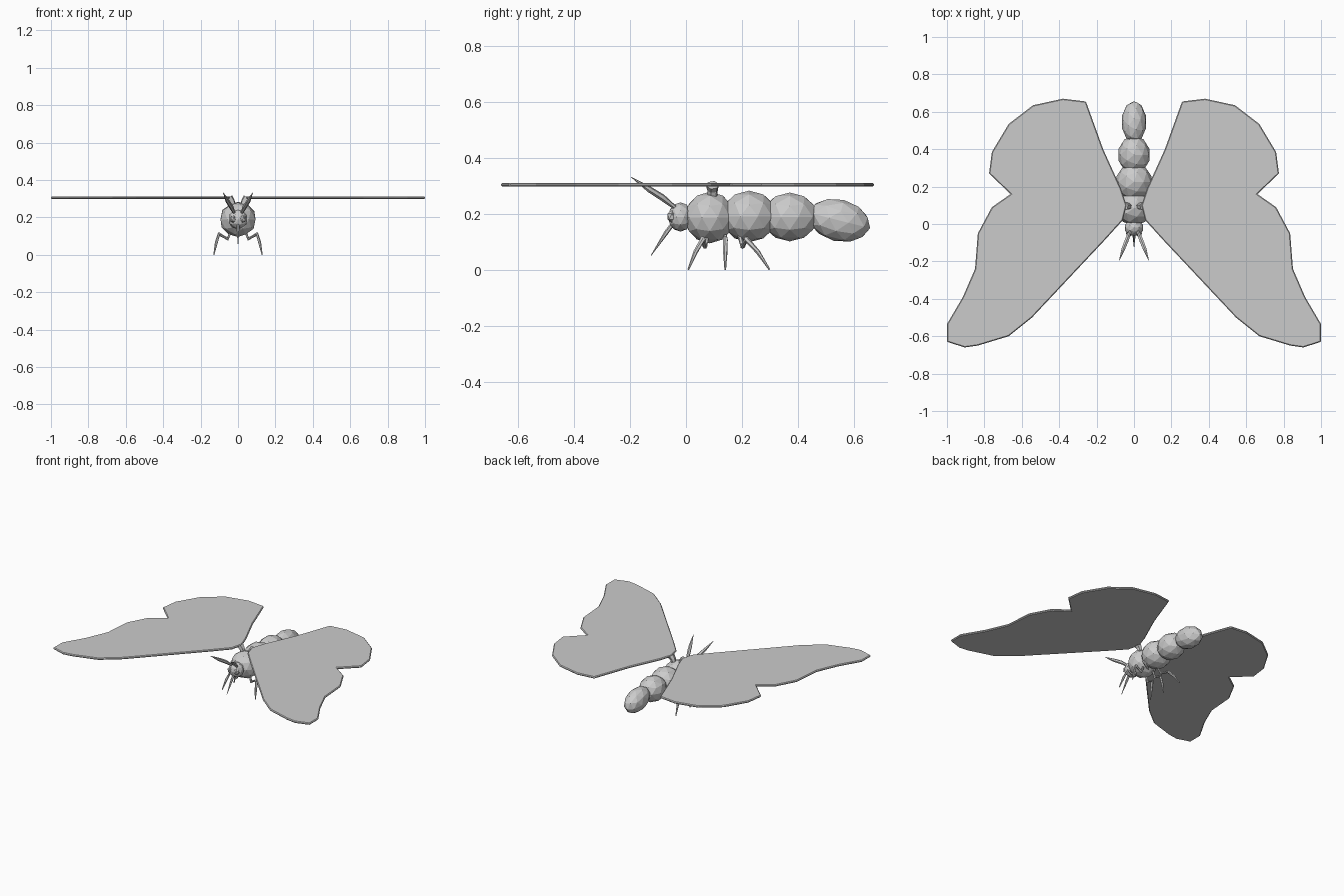
import bpy, bmesh, math
from mathutils import Vector

cube = bpy.data.objects.get("Cube")
if cube:
    bpy.data.objects.remove(cube)

# Single plain grey
grey = bpy.data.materials.new("plain grey")
grey.use_nodes = True
tone = (0.6, 0.6, 0.6, 1)
grey.diffuse_color = tone
grey.node_tree.nodes["Principled BSDF"].inputs["Base Color"].default_value = tone


def finish(name, bm):
    bmesh.ops.recalc_face_normals(bm, faces=bm.faces)
    mesh = bpy.data.meshes.new(name)
    bm.to_mesh(mesh)
    bm.free()
    mesh.materials.append(grey)
    obj = bpy.data.objects.new(name, mesh)
    bpy.context.collection.objects.link(obj)
    return obj


def mirror(obj):
    obj.modifiers.new("mirror", "MIRROR").use_axis[0] = True


def blob(name, centre, radii, tilt=0, detail=2):
    bm = bmesh.new()
    bmesh.ops.create_icosphere(bm, subdivisions=detail, radius=1)
    obj = finish(name, bm)
    obj.location, obj.scale = centre, radii
    obj.rotation_euler.x = math.radians(tilt)
    return obj


def limb(name, points, radii, sides=6):
    """Tapered faceted tube through the points."""
    bm = bmesh.new()
    pts = [Vector(p) for p in points]
    rings = []
    for i, p in enumerate(pts):
        along = (pts[min(i + 1, len(pts) - 1)] - pts[max(i - 1, 0)]).normalized()
        u = along.cross(Vector((1, 0.2, 0.1))).normalized()
        v = along.cross(u)
        angles = [math.tau * k / sides for k in range(sides)]
        rings.append([bm.verts.new(p + radii[i] * (u * math.cos(a) + v * math.sin(a)))
                      for a in angles])
    for a, b in zip(rings, rings[1:]):
        for k in range(sides):
            n = (k + 1) % sides
            bm.faces.new((a[k], a[n], b[n], b[k]))
    bm.faces.new(rings[0])
    bm.faces.new(rings[-1])
    return finish(name, bm)


# Body segments
blob("thorax", (0, 0.085, 0.188), (0.098, 0.092, 0.092))
blob("abdomen_front", (0, 0.225, 0.192), (0.098, 0.102, 0.092))
blob("abdomen_middle", (0, 0.37, 0.19), (0.087, 0.102, 0.087))
blob("abdomen_tip", (0, 0.545, 0.178), (0.067, 0.115, 0.075), -14)

# Head, eyes and mouth
blob("head", (0, -0.02, 0.19), (0.052, 0.045, 0.052))
mirror_parts = []
for side, x in (("left", 0.026), ("right", -0.026)):
    blob(side + "_eye", (x, -0.05, 0.192), (0.019, 0.019, 0.023), 0, 1)
limb("proboscis", [(0, -0.04, 0.175), (0, -0.07, 0.135), (0, -0.125, 0.052)],
     [0.007, 0.008, 0.001])

# Antennae
mirror(limb("antennae", [(0.018, -0.035, 0.22), (0.038, -0.085, 0.26),
                         (0.056, -0.13, 0.288), (0.079, -0.195, 0.332)],
            [0.007, 0.012, 0.011, 0.001]))

# Three pairs of legs: hip y, knee y, foot y
for name, hip, knee, foot in (("front_legs", 0.075, 0.06, 0.008),
                              ("middle_legs", 0.14, 0.14, 0.14),
                              ("hind_legs", 0.19, 0.215, 0.298)):
    mirror(limb(name, [(0.04, hip, 0.125), (0.055, (hip + knee) / 2, 0.085),
                       (0.102, knee, 0.112), (0.116, (knee + foot) / 2, 0.065),
                       (0.129, foot, 0.002)],
                [0.007, 0.009, 0.01, 0.008, 0.003]))

# Wing hinges rising from the thorax
mirror(limb("wing_hinges", [(0.025, 0.095, 0.255), (0.035, 0.095, 0.285),
                            (0.05, 0.095, 0.304)], [0.017, 0.019, 0.024]))

# Wings: one notched outline, extruded and bevelled
outline = [(0.04, 0.1), (0.06, 0.02), (0.155, -0.085), (0.545, -0.5), (0.67, -0.6),
           (0.835, -0.65), (0.905, -0.66), (1, -0.63), (1, -0.535), (0.915, -0.39),
           (0.85, -0.24), (0.835, -0.05), (0.76, 0.09), (0.66, 0.16), (0.775, 0.27),
           (0.76, 0.385), (0.67, 0.535), (0.54, 0.635), (0.38, 0.67), (0.257, 0.655),
           (0.165, 0.4), (0.07, 0.19)]
bm = bmesh.new()
face = bm.faces.new([bm.verts.new((x, y, 0.298)) for x, y in outline])
raised = bmesh.ops.extrude_face_region(bm, geom=[face])["geom"]
for v in raised:
    if isinstance(v, bmesh.types.BMVert):
        v.co.z = 0.312
wings = finish("wings", bm)
bevel = wings.modifiers.new("bevel", "BEVEL")
bevel.width, bevel.segments, bevel.angle_limit = 0.005, 1, math.radians(60)
mirror(wings)
